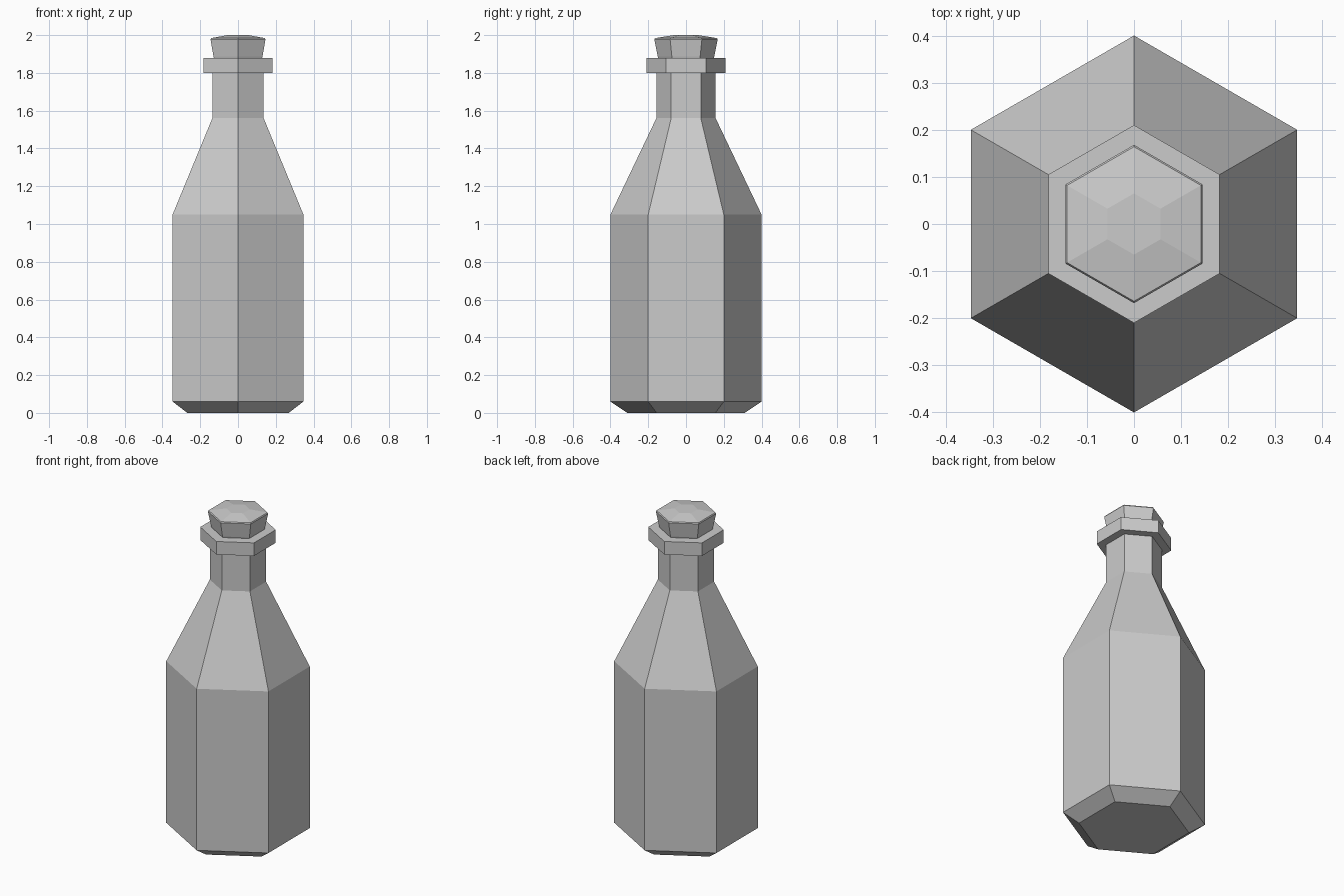
import bpy, bmesh
from math import sin, cos, pi

if "Cube" in bpy.data.objects:
    bpy.data.objects.remove(bpy.data.objects["Cube"])

SIDES = 6


def lathe(name, profile):
    """Six-sided closed solid from (corner radius, height) pairs, corners on +-y."""
    bm = bmesh.new()
    rings = []
    for r, z in profile:
        rings.append([bm.verts.new((r * sin(2 * pi * i / SIDES),
                                    -r * cos(2 * pi * i / SIDES), z))
                      for i in range(SIDES)])
    for low, high in zip(rings, rings[1:]):
        for i in range(SIDES):
            j = (i + 1) % SIDES
            bm.faces.new((low[i], low[j], high[j], high[i]))
    bm.faces.new(rings[0][::-1])
    bm.faces.new(rings[-1])
    bmesh.ops.recalc_face_normals(bm, faces=bm.faces[:])
    mesh = bpy.data.meshes.new(name)
    bm.to_mesh(mesh)
    bm.free()
    obj = bpy.data.objects.new(name, mesh)
    bpy.context.collection.objects.link(obj)
    return obj


# Bottle: chamfered base, straight body, sloped shoulder, neck and lip
lathe("bottle", [(0.31, 0.0), (0.4, 0.06), (0.4, 1.05), (0.157, 1.56),
                 (0.157, 1.80), (0.21, 1.80), (0.21, 1.88)])

# Stopper: flares upward, small rim bevel, shallow faceted crown
lathe("stopper", [(0.144, 1.87), (0.15, 1.888), (0.168, 1.978),
                  (0.164, 1.984), (0.065, 2.0)])
